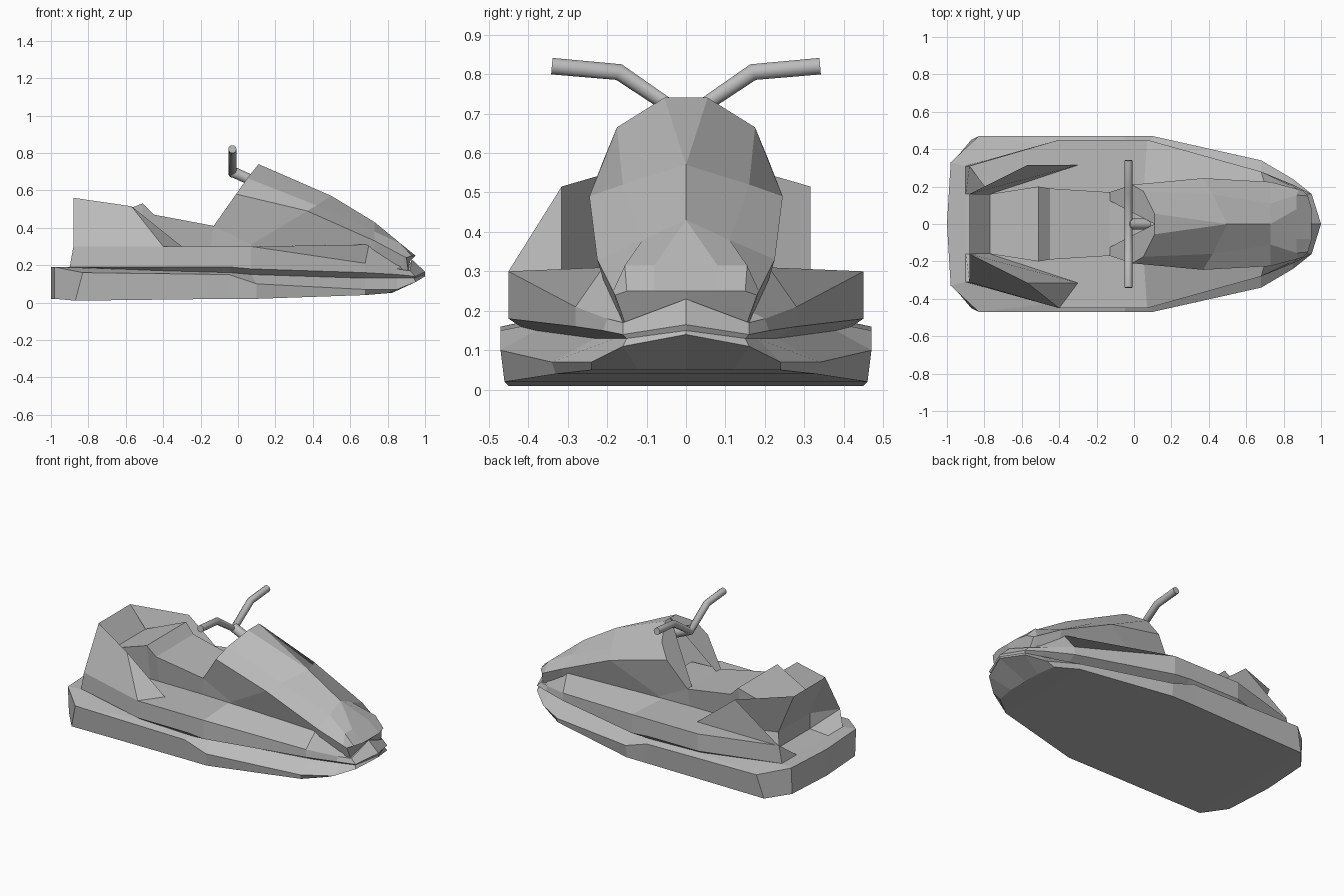
import bpy
import bmesh

cube = bpy.data.objects.get("Cube")
if cube:
    bpy.data.objects.remove(cube, do_unlink=True)

# One plain grey for the whole craft
grey = bpy.data.materials.new("plain_grey")
grey.use_nodes = True
colour = (0.5, 0.5, 0.5, 1)
grey.diffuse_color = colour
grey.node_tree.nodes["Principled BSDF"].inputs["Base Color"].default_value = colour


def centred(rail):
    """Drop a rail onto the centre plane."""
    return [(x, 0, z) for x, y, z in rail]


def loft(name, rails, sides=(1, -1), cap_start=False, cap_end=False):
    """Skin faces between neighbouring rails on the chosen sides of the centre plane."""
    bm = bmesh.new()
    for side in sides:
        grid = [[bm.verts.new((x, y * side, z)) for x, y, z in rail] for rail in rails]
        for lower, upper in zip(grid, grid[1:]):
            for i in range(len(lower) - 1):
                bm.faces.new((lower[i], lower[i + 1], upper[i + 1], upper[i]))
        for wanted, station in ((cap_start, 0), (cap_end, -1)):
            if wanted:
                bm.faces.new([row[station] for row in grid])
    bmesh.ops.remove_doubles(bm, verts=bm.verts, dist=0.001)
    bmesh.ops.dissolve_degenerate(bm, edges=bm.edges, dist=0.001)
    bmesh.ops.recalc_face_normals(bm, faces=bm.faces)
    mesh = bpy.data.meshes.new(name)
    bm.to_mesh(mesh)
    bm.free()
    mesh.materials.append(grey)
    obj = bpy.data.objects.new(name, mesh)
    bpy.context.collection.objects.link(obj)


def tube(name, points, radius):
    """Round bar along a bent path."""
    curve = bpy.data.curves.new(name, "CURVE")
    curve.dimensions = "3D"
    curve.bevel_depth = radius
    curve.bevel_resolution = 3
    curve.use_fill_caps = True
    spline = curve.splines.new("POLY")
    spline.points.add(len(points) - 1)
    for target, point in zip(spline.points, points):
        target.co = (*point, 1)
    spline.use_smooth = True
    curve.materials.append(grey)
    obj = bpy.data.objects.new(name, curve)
    bpy.context.collection.objects.link(obj)


# Lower hull: outline rails run from the stern centre round to the bow tip
bottom = [(-1, 0, .02), (-.98, .32, .02), (-.87, .45, .01), (-.05, .46, .02), (.1, .46, .02),
          (.68, .33, .04), (.8, .24, .05), (.82, .12, .05), (.8, 0, .05)]
rim = [(-1, 0, .19), (-.98, .33, .19), (-.83, .47, .16), (-.05, .47, .15), (.1, .47, .1),
       (.68, .34, .07), (.85, .24, .07), (.95, .16, .11), (1, 0, .14)]
groove = [(-.9, 0, .19), (-.9, .31, .19), (-.4, .42, .17), (-.04, .42, .16), (.07, .38, .15),
          (.68, .23, .13), (.85, .18, .13), (.94, .15, .13), (1, 0, .15)]
loft("lower_hull", [centred(bottom), bottom, rim, groove])

# Upper deck: raised tier overhanging the groove, with a boarding notch at the stern
tier_root = groove[:1] + [(-.9, .16, .19)] + groove[1:]
tier_foot = tier_root[:3] + [(-.4, .45, .19), (-.04, .45, .19), (.07, .45, .18),
                             (.68, .28, .16), (.85, .21, .15), (.95, .16, .14), (1, 0, .165)]
tier_edge = [(-.77, 0, .2), (-.77, .16, .2), (-.88, .31, .3), (-.4, .45, .3), (-.04, .45, .3),
             (.07, .45, .3), (.68, .28, .21), (.85, .2, .18), (.92, .16, .17), (.93, 0, .23)]
tier_inner = [(-.77, 0, .2), (-.77, .16, .2), (-.77, .16, .3), (-.3, .16, .3), (-.1, .16, .3),
              (.05, .16, .3), (.7, .21, .31), (.87, .16, .2), (.9, .14, .17), (.93, 0, .23)]
loft("upper_deck", [tier_root, tier_foot, tier_edge, tier_inner])

# Two-level seat with an overhanging backrest
seat_edge = [(-.88, .16, .56), (-.77, .16, .43), (-.51, .2, .53),
             (-.45, .19, .47), (-.13, .17, .41), (.08, .17, .4)]
seat_foot = [(max(x, -.77), .16, .3) for x, y, z in seat_edge]
seat_foot[1] = (-.77, .16, .2)
loft("seat", [centred(seat_edge), seat_edge, seat_foot, centred(seat_foot)], cap_start=True)

# Front-side rear fin: closed wedge from the deck edge up to the backrest
peak, toe = (-.57, .315, .515), (-.3, .315, .3)
ridge_end, seat_corner = (-.88, .16, .56), (-.77, .16, .3)
loft("front_side_fin", [
    [(-.88, .31, .3), (-.4, .45, .3), toe],
    [ridge_end, peak, peak],
    [seat_corner, toe, toe],
], sides=(-1,), cap_start=True)

# Back-side rear fin: upright wall and a leaning panel, open towards the stern
loft("back_side_fin_wall", [[(-.88, .315, .3), toe], [peak, peak]], sides=(1,))
loft("back_side_fin_panel", [[ridge_end, peak], [seat_corner, toe]], sides=(1,))

# Front cowl: rails run from the handlebars to the nose
ridge = [(.11, 0, .74), (.5, 0, .57), (.73, 0, .43), (.87, 0, .315), (.95, 0, .25)]
crown = [(.11, .055, .74), (.5, 0, .57), (.73, 0, .43), (.87, .08, .315), (.95, .08, .25)]
shoulder = [(.05, .175, .665), (.42, .16, .52), (.73, .11, .38), (.87, .155, .315),
            (.93, .15, .25)]
crease = [(-.01, .21, .58), (.37, .245, .49), (.73, .225, .33), (.88, .185, .25),
          (.9, .18, .24)]
waist = [(-.13, .17, .41), (.07, .17, .31), (.73, .21, .28), (.89, .16, .17), (.91, .155, .17)]
foot = [(-.2, .16, .31), (.07, .165, .28), (.73, .2, .25), (.88, .15, .16), (.92, 0, .22)]
loft("front_cowl", [ridge, crown, shoulder, crease, waist, foot], cap_start=True, cap_end=True)

# Steering stem and bent handlebar
tube("steering_stem", [(.08, 0, .65), (-.03, 0, .7)], .03)
half_bar = [(-.03, .34, .82), (-.03, .17, .805)]
mirrored_half = [(x, -y, z) for x, y, z in reversed(half_bar)]
tube("handlebar", half_bar + [(-.03, 0, .69)] + mirrored_half, .022)
